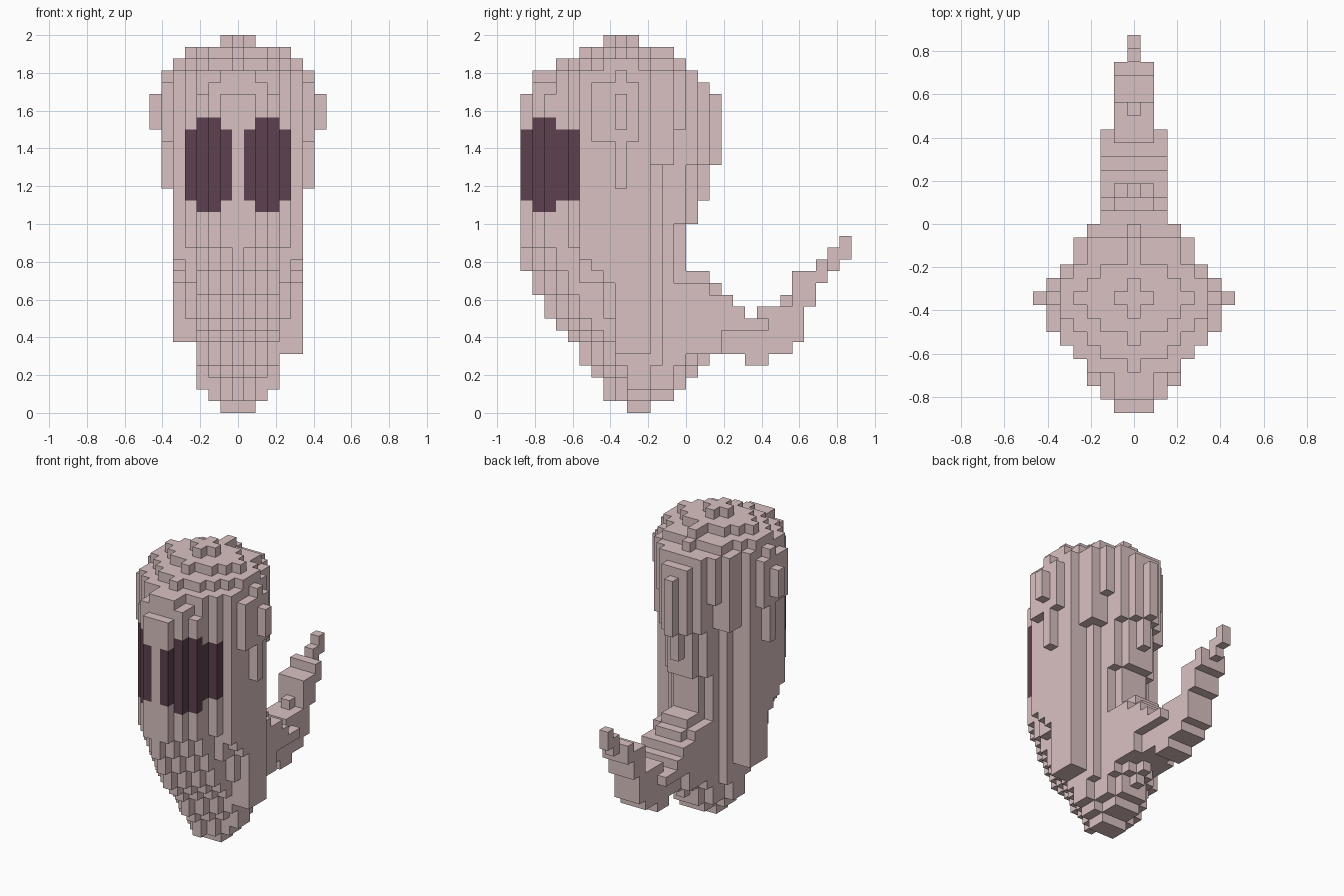
import bpy, bmesh

cube = bpy.data.objects.get("Cube")
if cube:
    bpy.data.objects.remove(cube, do_unlink=True)

U = 1 / 16          # block size
Y0 = -14            # frontmost block row


def material(name, rgb):
    m = bpy.data.materials.new(name)
    m.diffuse_color = (*rgb, 1)
    m.use_nodes = True
    m.node_tree.nodes["Principled BSDF"].inputs["Base Color"].default_value = (*rgb, 1)
    return m


skin = material("dusty pink", (0.70, 0.535, 0.535))
dark = material("dark plum", (0.11, 0.053, 0.078))


def pick(values, row, start=Y0):
    """Profile value at a row, held constant past the ends."""
    return values[min(max(row - start, 0), len(values) - 1)]


# Body: half width per row, and the centre line's underside and crown (in blocks)
WIDTH = [1, 2, 3, 3, 4, 5, 6, 6, 6, 6, 5, 4, 4, 3, 2, 1, 0]
UNDER = [14, 12, 10, 8, 7, 6, 4, 3, 1, 1, 0, 0, 1, 1, 2, 3, 4, 5]
CROWN = [27, 29, 29, 30, 30, 31, 31, 32, 32, 32, 31, 31, 31, 30, 29, 28, 27]
SIDE_LOW = [0, 0, 1, 2, 6, 6, 23, 24]       # limits per column outwards
SIDE_HIGH = [32, 32, 31, 31, 31, 30, 28, 27]
# Underside per column outwards behind the neck, and at the shoulders by row
REAR = {-3: [1, 1, 2, 4, 21], -2: [1, 1, 2, 21, 21], -1: [2, 2, 16, 24],
        0: [16, 16, 21], 1: [18, 21], 2: [21]}
SHOULDER = {4: [14, 11, 11, 8], 5: [14, 13, 12, 11]}   # rows -10 to -7
# Crown per column outwards on the back of the head
CROWN_REAR = {-5: [32, 31, 31, 31, 30, 30], -4: [31, 31, 31, 30, 30, 29],
              -3: [31, 30, 30, 30, 29], -2: [31, 30, 30, 30, 29], -1: [30, 29, 29, 29]}


def underside(x, j):
    a = abs(x)
    if j in REAR:
        return REAR[j][a]
    if a in SHOULDER and j <= -7:
        return pick(SHOULDER[a], j, -10)
    if a in (4, 5) and -6 <= j <= -4:
        return 5 if x > 0 else 6
    if a == 6 and j == -6:                  # longer middle ridge on each side
        return 19
    # elsewhere a diamond: step along the profile as we move sideways
    shift = max(a - 1, 0) if j in (-5, -4) else a
    return max(pick(UNDER, j - shift if j <= -5 else j + shift, Y0 - 1), SIDE_LOW[a])


def crown(x, j):
    a = abs(x)
    top = pick(CROWN, j)
    if a == 6:
        return 29 if j == -6 else 28
    if j in CROWN_REAR:
        return CROWN_REAR[j][a]
    if j <= -12:                            # brow
        return min(top, 30 - a)
    if j < -6:                              # rounded front
        top = pick(CROWN, j - round(a * 0.7))
    return min(top, SIDE_HIGH[a])


body = set()
for i, w in enumerate(WIDTH):
    j = Y0 + i
    if j == -6:
        w = 7                               # ears
    for x in range(-w, w + 1):
        body |= {(x, j, k) for k in range(underside(x, j), crown(x, j))}

# Tail: underside and top per row, from row -1
TAIL_LOW = [2, 3, 4, 5, 5, 5, 4, 4, 5, 5, 6, 9, 11, 12, 13]
TAIL_HIGH = [12, 12, 12, 11, 10, 9, 8, 9, 9, 10, 12, 12, 13, 14, 15]
tail = set()
for i, (low0, high0) in enumerate(zip(TAIL_LOW, TAIL_HIGH)):
    j = i - 1
    w = 2 if j <= 6 else 1 if j <= 11 else 0
    for x in range(-w, w + 1):
        a, low, high = abs(x), low0, high0
        if j <= 1:
            low = min(low + a, 5)
        elif j >= 3 and a == 2:
            low = 7
        if (a == 2 and (j <= 2 or j == 6)) or (j == 8 and a):
            high -= 1
        tail |= {(x, j, k) for k in range(low, high)}
tail -= body

# Outward faces of a unit block: direction and corners
FACES = []
for axis in range(3):
    for s in (0, 1):
        d = [0, 0, 0]
        d[axis] = 2 * s - 1
        corners = []
        for p, q in ((0, 0), (1, 0), (1, 1), (0, 1)):
            c = [0, 0, 0]
            c[axis], c[(axis + 1) % 3], c[(axis + 2) % 3] = s, p, q
            corners.append(c)
        FACES.append((d, corners if s else corners[::-1]))


def is_eye(block, d):
    x, j, k = block
    a = abs(x)
    if d[2] or j > -10 or not 1 <= a <= 4:
        return False
    return 18 <= k <= 23 or (a in (2, 3) and j <= -12 and 17 <= k <= 24)


def build(name, blocks, hidden, eyes=False):
    """Mesh of the exposed block faces."""
    bm = bmesh.new()
    cache = {}
    for b in sorted(blocks):
        for d, corners in FACES:
            n = tuple(b[i] + d[i] for i in range(3))
            if n in blocks or n in hidden:
                continue
            verts = []
            for c in corners:
                p = tuple(b[i] + c[i] for i in range(3))
                if p not in cache:
                    cache[p] = bm.verts.new(((p[0] - 0.5) * U, p[1] * U, p[2] * U))
                verts.append(cache[p])
            f = bm.faces.new(verts)
            f.material_index = int(eyes and is_eye(b, d))
    me = bpy.data.meshes.new(name)
    bm.to_mesh(me)
    bm.free()
    me.materials.append(skin)
    if eyes:
        me.materials.append(dark)
    ob = bpy.data.objects.new(name, me)
    bpy.context.collection.objects.link(ob)


build("body", body, tail, eyes=True)
build("tail", tail, body)
